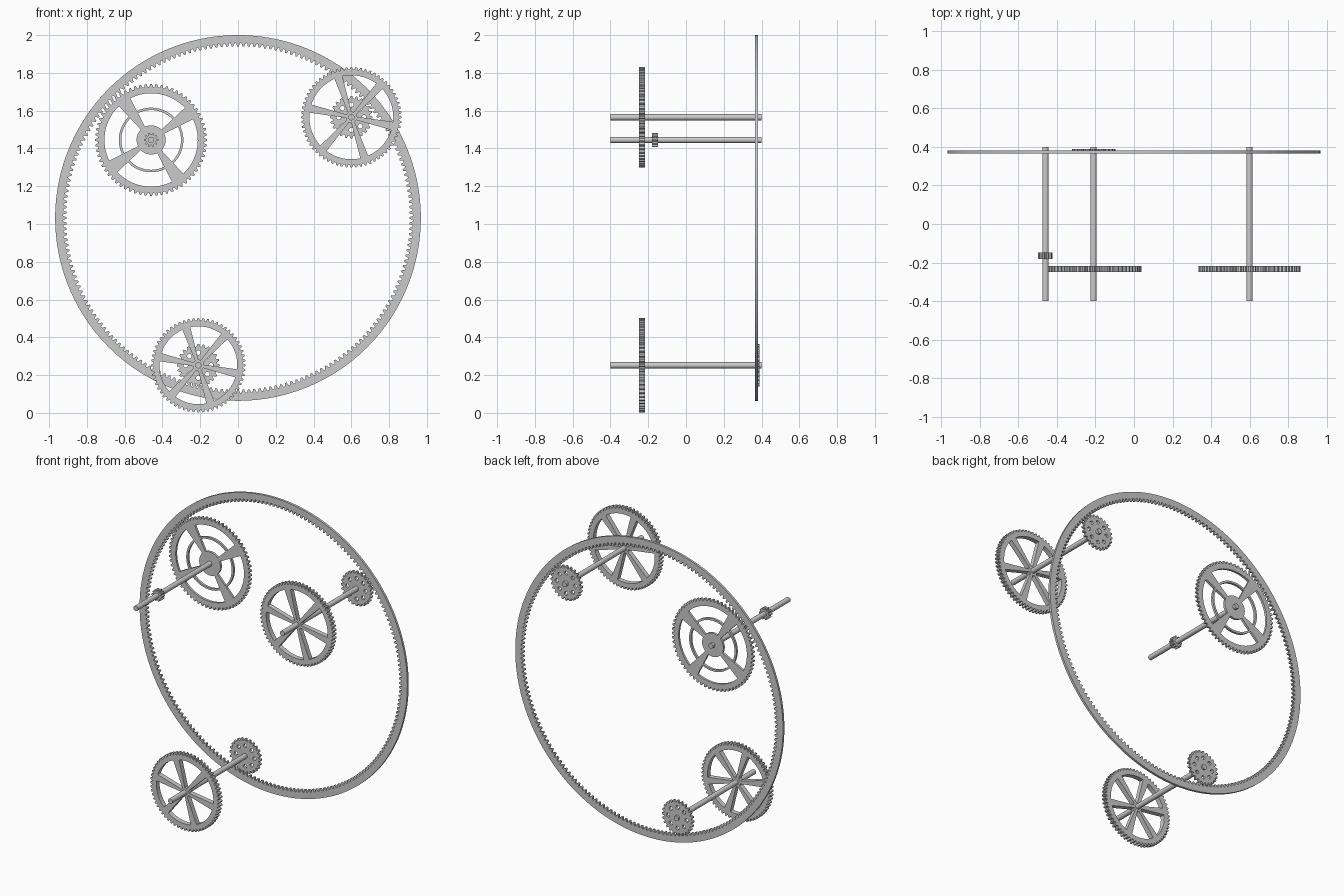
import bpy, bmesh
from math import sin, cos, pi, asin, radians
from mathutils import Matrix

if "Cube" in bpy.data.objects:
    bpy.data.objects.remove(bpy.data.objects["Cube"])


def pt(r, a):
    return (r * cos(a), r * sin(a))


def circle(r, n=96, cx=0, cy=0):
    return [(cx + r * cos(2 * pi * i / n), cy + r * sin(2 * pi * i / n)) for i in range(n)]


def teeth(root, tip, n):
    # trapezoid teeth; tip < root gives internal teeth
    loop = []
    for i in range(n):
        for f, r in ((-.36, root), (-.16, tip), (.16, tip), (.36, root)):
            loop.append(pt(r, 2 * pi * (i + f) / n))
    return loop


def windows(r0, r1, count, phase, width):
    # openings between tapered spokes; width(r) is the spoke half width
    loops = []
    for k in range(count):
        loop = []
        for r, flip in ((r1, False), (r0, True)):
            off = asin(min(.95, width(r) / r))
            a = phase + 2 * pi * k / count + off
            b = phase + 2 * pi * (k + 1) / count - off
            arc = [pt(r, a + (b - a) * i / 16) for i in range(17)]
            loop += arc[::-1] if flip else arc
        loops.append(loop)
    return loops


def plate(name, loops, x, z, y0, y1):
    # filled flat profile with holes, extruded along y
    cu = bpy.data.curves.new(name + "_profile", 'CURVE')
    cu.dimensions = '2D'
    cu.fill_mode = 'BOTH'
    cu.extrude = (y1 - y0) / 2
    for loop in loops:
        sp = cu.splines.new('POLY')
        sp.points.add(len(loop) - 1)
        for p, c in zip(sp.points, loop):
            p.co = (c[0], c[1], 0, 1)
        sp.use_cyclic_u = True
    tmp = bpy.data.objects.new(name + "_profile", cu)
    bpy.context.collection.objects.link(tmp)
    dg = bpy.context.evaluated_depsgraph_get()
    me = bpy.data.meshes.new_from_object(tmp.evaluated_get(dg))
    bpy.data.objects.remove(tmp)
    me.transform(Matrix.Rotation(pi / 2, 4, 'X'))
    bm = bmesh.new()
    bm.from_mesh(me)
    bmesh.ops.remove_doubles(bm, verts=bm.verts, dist=1e-5)
    bmesh.ops.recalc_face_normals(bm, faces=bm.faces)
    for f in bm.faces:
        f.smooth = False
    bm.to_mesh(me)
    bm.free()
    me.name = name
    ob = bpy.data.objects.new(name, me)
    ob.location = (x, (y0 + y1) / 2, z)
    bpy.context.collection.objects.link(ob)
    return ob


def shaft(name, x, z):
    bpy.ops.mesh.primitive_cylinder_add(vertices=32, radius=.0165, depth=.8,
                                        location=(x, 0, z), rotation=(pi / 2, 0, 0))
    bpy.context.object.name = name
    bpy.ops.object.shade_smooth_by_angle(angle=radians(30))


# internal ring gear
plate("ring_gear", [circle(.968, 192), teeth(.926, .909, 200)], 0, 1.032, .366, .381)

# four-spoke gear with a middle hoop
gw = lambda r: .013 + .024 * (r - .077) / .17
ph = radians(35)
plate("four_spoke_gear", [teeth(.281, .296, 64)] + windows(.077, .158, 4, ph, gw)
      + windows(.171, .247, 4, ph, gw), -.46, 1.445, .366, .381)
shaft("four_spoke_shaft", -.46, 1.445)
plate("drive_pinion", [teeth(.028, .038, 10)], -.46, 1.445, -.181, -.149)

# two six-spoke wheels, each with a drilled pinion at the ring
for side, x, z, tip, n, py in (("right", .60, 1.565, .266, 64, .366),
                               ("lower", -.21, .252, .25, 60, .373)):
    rim = tip - .044
    ww = lambda r, rim=rim: .009 + .013 * (r - .03) / (rim - .03)
    plate(side + "_spoked_wheel", [teeth(tip - .013, tip, n)]
          + windows(.03, rim, 6, radians(48), ww), x, z, -.249, -.217)
    shaft(side + "_shaft", x, z)
    holes = [circle(.012, 16, *pt(.067, pi * k / 4)) for k in range(8)]
    plate(side + "_drilled_pinion", [teeth(.099, .113, 24)] + holes, x, z, py, py + .016)
